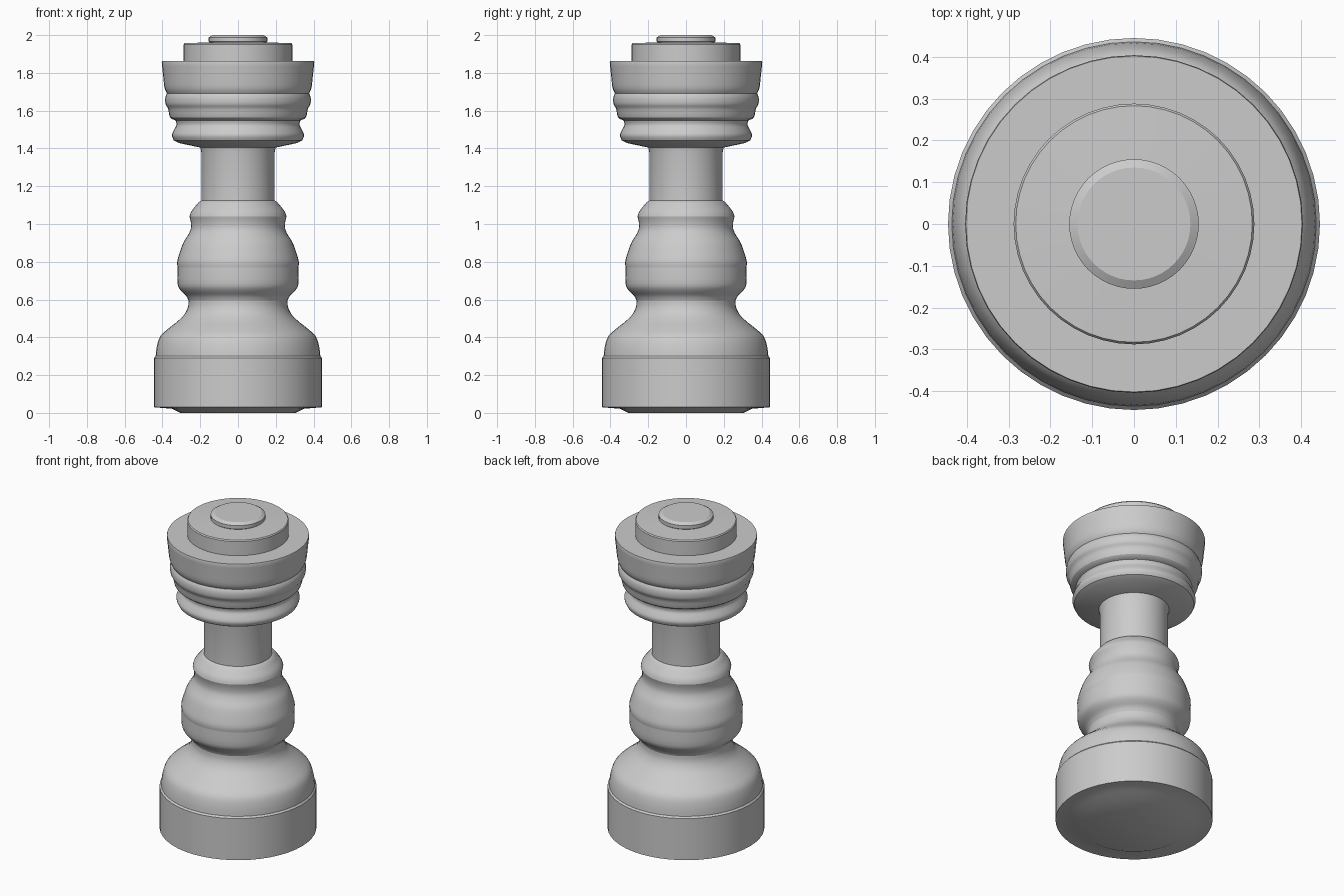
import bpy
import bmesh
import math
from mathutils import Vector

SEGMENTS = 48

cube = bpy.data.objects.get("Cube")
if cube:
    bpy.data.objects.remove(cube, do_unlink=True)


def rounded(points, steps=3):
    """Pass a smooth curve through the profile points."""
    pts = [Vector(p) for p in points]
    ext = [pts[0]] + pts + [pts[-1]]
    out = []
    for a, b, c, d in zip(ext, ext[1:], ext[2:], ext[3:]):
        for i in range(steps):
            t = i / steps
            out.append(b + (c - a) * t / 2
                       + (a - b * 2.5 + c * 2 - d / 2) * t ** 2
                       + (b * 3 - a - c * 3 + d) * t ** 3 / 2)
    return out + [pts[-1]]


def lathe(name, profile):
    """Turn a (radius, height) profile around the z axis."""
    bm = bmesh.new()
    verts = [bm.verts.new((r, 0, z)) for r, z in profile]
    edges = [bm.edges.new(pair) for pair in zip(verts, verts[1:])]
    bmesh.ops.spin(bm, geom=verts + edges, cent=(0, 0, 0), axis=(0, 0, 1),
                   angle=math.tau, steps=SEGMENTS, use_duplicate=False)
    bmesh.ops.remove_doubles(bm, verts=bm.verts, dist=0.0005)
    bmesh.ops.recalc_face_normals(bm, faces=bm.faces)
    mesh = bpy.data.meshes.new(name)
    bm.to_mesh(mesh)
    bm.free()
    obj = bpy.data.objects.new(name, mesh)
    bpy.context.collection.objects.link(obj)
    bpy.ops.object.select_all(action='DESELECT')
    obj.select_set(True)
    bpy.context.view_layer.objects.active = obj
    bpy.ops.object.shade_smooth_by_angle(angle=math.radians(30))
    return obj


# Foot with a shallow raised underside
lathe("foot", [(0, 0), (.305, 0), (.35, .022), (.445, .03),
               (.445, .29), (.436, .30)])

# Bell that flows into the waist
lathe("bell", rounded([(.436, .30), (.43, .35), (.412, .405), (.37, .445),
                       (.32, .485), (.285, .52), (.265, .56), (.262, .595)]))

# Bulging body with a crease round its middle
lathe("bulb_lower", rounded([(.262, .595), (.275, .62), (.305, .65),
                             (.32, .685), (.32, .77)]))
lathe("bulb_upper", rounded([(.32, .77), (.322, .80), (.31, .845),
                             (.29, .90), (.265, .94), (.25, .975),
                             (.25, 1.01), (.257, 1.04)]))

# Collar and neck
lathe("collar", rounded([(.257, 1.04), (.248, 1.065), (.225, 1.095),
                         (.208, 1.115), (.194, 1.125)]))
lathe("neck", [(.194, 1.125), (.194, 1.38), (.2, 1.405)])

# Ringed head, widening in three tiers
lathe("head_lower_ring", [(.2, 1.405), (.31, 1.428)] + rounded(
    [(.34, 1.443), (.35, 1.47), (.338, 1.5), (.326, 1.525), (.33, 1.548)]))
lathe("head_middle_ring", rounded([(.33, 1.548), (.36, 1.565), (.37, 1.61),
                                   (.384, 1.635), (.385, 1.67),
                                   (.376, 1.692)]))
lathe("head_crown", rounded([(.376, 1.692), (.389, 1.72), (.396, 1.78),
                             (.404, 1.855)]) + [(.402, 1.862), (.286, 1.862)])

# Stepped top
lathe("top_disc", [(.288, 1.862), (.288, 1.95), (.283, 1.957), (.15, 1.962)])
lathe("top_button", [(.15, 1.962), (.155, 1.966), (.155, 1.988),
                     (.135, 2.0), (0, 2.0)])
